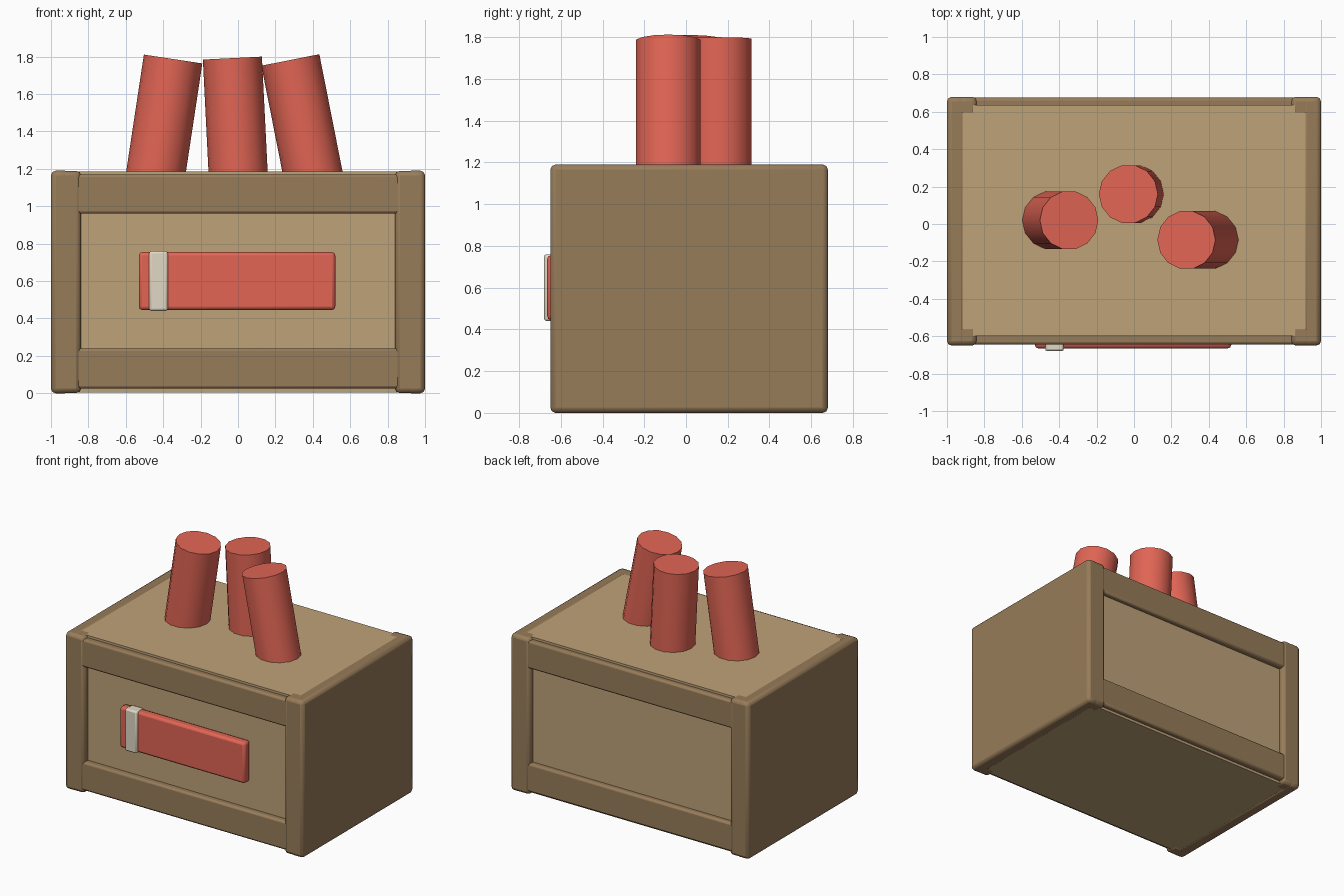
import bpy, math
from mathutils import Matrix

if "Cube" in bpy.data.objects:
    bpy.data.objects.remove(bpy.data.objects["Cube"])

def material(name, rgb):
    m = bpy.data.materials.new(name)
    m.diffuse_color = (*rgb, 1)
    m.use_nodes = True
    m.node_tree.nodes["Principled BSDF"].inputs["Base Color"].default_value = m.diffuse_color
    return m

FRAME = material("dark_wood", (0.31, 0.2, 0.1))
PANEL = material("light_wood", (0.52, 0.36, 0.19))
RED = material("red_paper", (0.75, 0.13, 0.09))
CREAM = material("cream_paper", (0.75, 0.69, 0.56))

def finish(o, name, mat):
    o.name = name
    o.data.materials.append(mat)
    bpy.ops.object.shade_smooth_by_angle(angle=math.radians(40))
    return o

def box(name, mat, x, y, z, bevel=0.0):
    """Box from (min, max) ranges, with softened edges."""
    bpy.ops.mesh.primitive_cube_add(size=1)
    o = bpy.context.object
    lo, hi = zip(x, y, z)
    size = [b - a for a, b in zip(lo, hi)]
    mid = [(a + b) / 2 for a, b in zip(lo, hi)]
    o.data.transform(Matrix.Translation(mid) @ Matrix.Diagonal((*size, 1)))
    finish(o, name, mat)
    if bevel:
        m = o.modifiers.new("soft_edges", 'BEVEL')
        m.width, m.segments = bevel, 2
    return o

FRONT, BACK, TOP = -0.65, 0.68, 1.19

# closed crate body with recessed front and back panels
box("crate_body", PANEL, (-0.95, 0.95), (-0.6, 0.635), (0.005, TOP - 0.003))

# end boards, with corner posts wrapping onto the front and back
for side, s in (("left", -1), ("right", 1)):
    span = lambda a, b: tuple(sorted((s * a, s * b)))
    box(f"{side}_end_board", FRAME, span(0.9, 1), (FRONT, BACK), (0, TOP), 0.025)
    for face, y in (("front", (FRONT, -0.54)), ("back", (0.575, BACK))):
        box(f"{side}_{face}_post", FRAME, span(0.84, 0.999), y, (0.001, TOP - 0.001), 0.025)

# horizontal rails along front and back
for face, y in (("front", (FRONT + 0.005, -0.57)), ("back", (0.605, BACK - 0.005))):
    box(f"{face}_lower_rail", FRAME, (-0.92, 0.92), y, (0.025, 0.24), 0.015)
    box(f"{face}_upper_rail", FRAME, (-0.92, 0.92), y, (0.96, 1.17), 0.015)

# painted label with a pale band
box("front_label", RED, (-0.53, 0.52), (-0.665, -0.595), (0.445, 0.755), 0.018)
box("label_band", CREAM, (-0.475, -0.375), (-0.68, -0.595), (0.44, 0.76), 0.012)

# leaning sticks poking out of the top: top centre and lean
for i, (x, y, z, lean) in enumerate([(-0.347, 0.02, 1.787, 0.15),
                                     (-0.03, 0.16, 1.792, -0.05),
                                     (0.28, -0.085, 1.782, -0.195)]):
    length = 0.9
    bpy.ops.mesh.primitive_cylinder_add(vertices=14, radius=0.158, depth=length)
    o = bpy.context.object
    # origin to the top end, first vertex along x
    o.data.transform(Matrix.Rotation(math.pi / 2, 4, 'Z'))
    o.data.transform(Matrix.Translation((0, 0, -length / 2)))
    o.data.transform(Matrix.Translation((x, y, z)) @ Matrix.Rotation(lean, 4, 'Y'))
    finish(o, f"stick_{i + 1}", RED)
